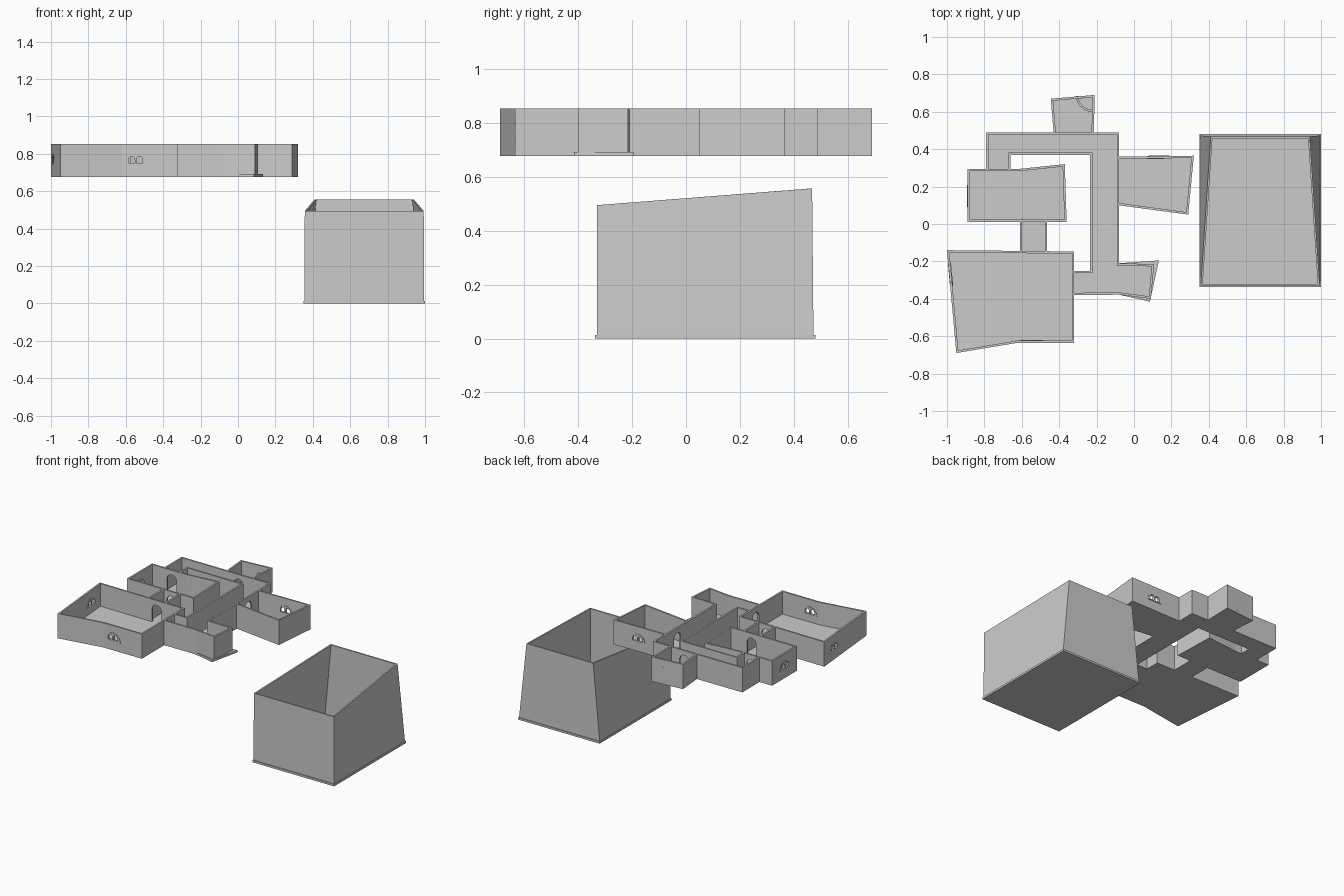
import bpy, bmesh
from math import pi, cos, sin, radians
from mathutils import Matrix

if "Cube" in bpy.data.objects:
    bpy.data.objects.remove(bpy.data.objects["Cube"])

FLOOR0, FLOOR1, TOP, T = 0.677, 0.692, 0.854, 0.012


def new_object(name, bm):
    me = bpy.data.meshes.new(name)
    bm.to_mesh(me)
    bm.free()
    ob = bpy.data.objects.new(name, me)
    bpy.context.collection.objects.link(ob)
    return ob


def bake(ob):
    """Apply all modifiers."""
    dg = bpy.context.evaluated_depsgraph_get()
    me = bpy.data.meshes.new_from_object(ob.evaluated_get(dg))
    ob.modifiers.clear()
    ob.data = me


def slab(name, pts, z0, z1):
    bm = bmesh.new()
    f = bm.faces.new([bm.verts.new((x, y, z0)) for x, y in pts])
    ext = bmesh.ops.extrude_face_region(bm, geom=[f])["geom"]
    bmesh.ops.translate(bm, vec=(0, 0, z1 - z0),
                        verts=[g for g in ext if isinstance(g, bmesh.types.BMVert)])
    bmesh.ops.recalc_face_normals(bm, faces=bm.faces)
    return new_object(name, bm)


def shell(name, low, high, closed, thick=T):
    """Upright wall between two point rows, thickened inwards (left side)."""
    bm = bmesh.new()
    a = [bm.verts.new(p) for p in low]
    b = [bm.verts.new(p) for p in high]
    n = len(a)
    for i in range(n if closed else n - 1):
        j = (i + 1) % n
        bm.faces.new((a[i], a[j], b[j], b[i]))
    ob = new_object(name, bm)
    m = ob.modifiers.new("thickness", 'SOLIDIFY')
    m.thickness, m.offset, m.use_even_offset = thick, -1, True
    bake(ob)
    return ob


def wall(name, pts, closed=False, top=TOP):
    return shell(name, [(x, y, FLOOR1) for x, y in pts],
                 [(x, y, top) for x, y in pts], closed)


def arch(name, x, y, z, w, h, depth, angle, dx=0):
    """Round-headed prism; angle turns its width away from the x axis."""
    r, s = w / 2, h - w / 2
    prof = [(r * cos(pi * i / 12), s + r * sin(pi * i / 12)) for i in range(13)]
    if s > 0.001:
        prof += [(-r, 0), (r, 0)]
    bm = bmesh.new()
    f = bm.faces.new([bm.verts.new((px + dx, -depth / 2, pz)) for px, pz in prof])
    ext = bmesh.ops.extrude_face_region(bm, geom=[f])["geom"]
    bmesh.ops.translate(bm, vec=(0, depth, 0),
                        verts=[g for g in ext if isinstance(g, bmesh.types.BMVert)])
    bmesh.ops.recalc_face_normals(bm, faces=bm.faces)
    bm.transform(Matrix.Translation((x, y, z)) @ Matrix.Rotation(radians(angle), 4, 'Z'))
    return new_object(name, bm)


def cut(ob, cutters):
    for c in cutters:
        c.hide_render = True
        m = ob.modifiers.new("cut", 'BOOLEAN')
        m.operation, m.object, m.solver = 'DIFFERENCE', c, 'EXACT'
    bake(ob)


# Room outlines, counter-clockwise
great = [(-0.95, -0.69), (-0.62, -0.635), (-0.32, -0.635), (-0.32, -0.147), (-1.0, -0.14)]
middle = [(-0.89, 0.012), (-0.36, 0.012), (-0.37, 0.32), (-0.61, 0.295), (-0.89, 0.295)]
east = [(-0.08, 0.10), (0.29, 0.05), (0.32, 0.365), (-0.08, 0.36)]
north = [(-0.215, 0.49), (-0.21, 0.69), (-0.445, 0.67), (-0.43, 0.49)]
hall_out = [(-0.32, -0.38), (-0.08, -0.378), (0.09, -0.4), (0.108, -0.215), (-0.08, -0.21),
            (-0.08, 0.49), (-0.79, 0.49), (-0.79, 0.295)]
hall_in = [(-0.66, 0.295), (-0.66, 0.37), (-0.235, 0.37), (-0.235, -0.25), (-0.32, -0.25)]

# Floors (the hall end floor sticks out past its walls)
hall_floor = hall_out[:2] + [(0.085, -0.415), (0.133, -0.195)] + hall_out[4:] + hall_in
passage = [(-0.61, -0.145), (-0.465, -0.145), (-0.465, 0.012), (-0.61, 0.012)]
for name, pts in (("great_room", great), ("middle_room", middle), ("east_room", east),
                  ("north_room", north), ("hall", hall_floor), ("passage", passage)):
    slab(name + "_floor", pts, FLOOR0, FLOOR1)

# Walls
walls = [wall("great_room_walls", great, True), wall("middle_room_walls", middle, True),
         wall("east_room_walls", east), wall("north_room_walls", north),
         wall("hall_outer_wall", hall_out), wall("hall_inner_wall", hall_in),
         wall("passage_right_wall", passage[1:3]),
         wall("passage_left_wall", [passage[3], passage[0]])]

# Curved corner screen in the north room
wall("corner_screen", [(-0.215 + 0.095 * cos(a), 0.683 + 0.085 * sin(a))
                       for a in [pi + pi / 2 * i / 8 for i in range(9)]], top=0.80)

# Arched doorways and windows
doors = [(-0.537, -0.147, 0), (-0.537, 0.012, 0), (-0.725, 0.295, 0),
         (-0.32, -0.315, 90), (-0.33, 0.49, 0), (-0.08, 0.23, 90)]
windows = [(-0.548, -0.629, 0), (-0.981, -0.27, -84.8), (-0.884, 0.15, -90),
           (0.13, 0.357, 180.7)]
cutters = [arch("door_cutter", x, y, 0.68, 0.075, 0.14, 0.05, a) for x, y, a in doors]
cutters += [arch("window_cutter", x, y, 0.745, 0.11, 0.055, 0.05, a) for x, y, a in windows]
for w in walls:
    cut(w, cutters)

# Window frames with two round-headed lights each
for x, y, a in windows:
    frame = arch("window_frame", x, y, 0.743, 0.118, 0.059, 0.017, a)
    lights = [arch("light_cutter", x, y, 0.75, 0.034, 0.036, 0.05, a, d)
              for d in (-0.021, 0.021)]
    cut(frame, lights)
    cutters += lights
for c in cutters:
    bpy.data.objects.remove(c)

# Large separate hall: base plate and tapering open-topped walls
slab("tall_hall_base", [(0.35, -0.338), (1.0, -0.338), (1.0, 0.48), (0.35, 0.48)], 0, 0.014)
shell("tall_hall_walls",
      [(0.355, -0.33, 0.014), (0.995, -0.33, 0.014), (0.995, 0.473, 0.014), (0.355, 0.473, 0.014)],
      [(0.357, -0.33, 0.495), (0.993, -0.33, 0.495), (0.94, 0.468, 0.557), (0.41, 0.468, 0.557)],
      True, 0.01)
